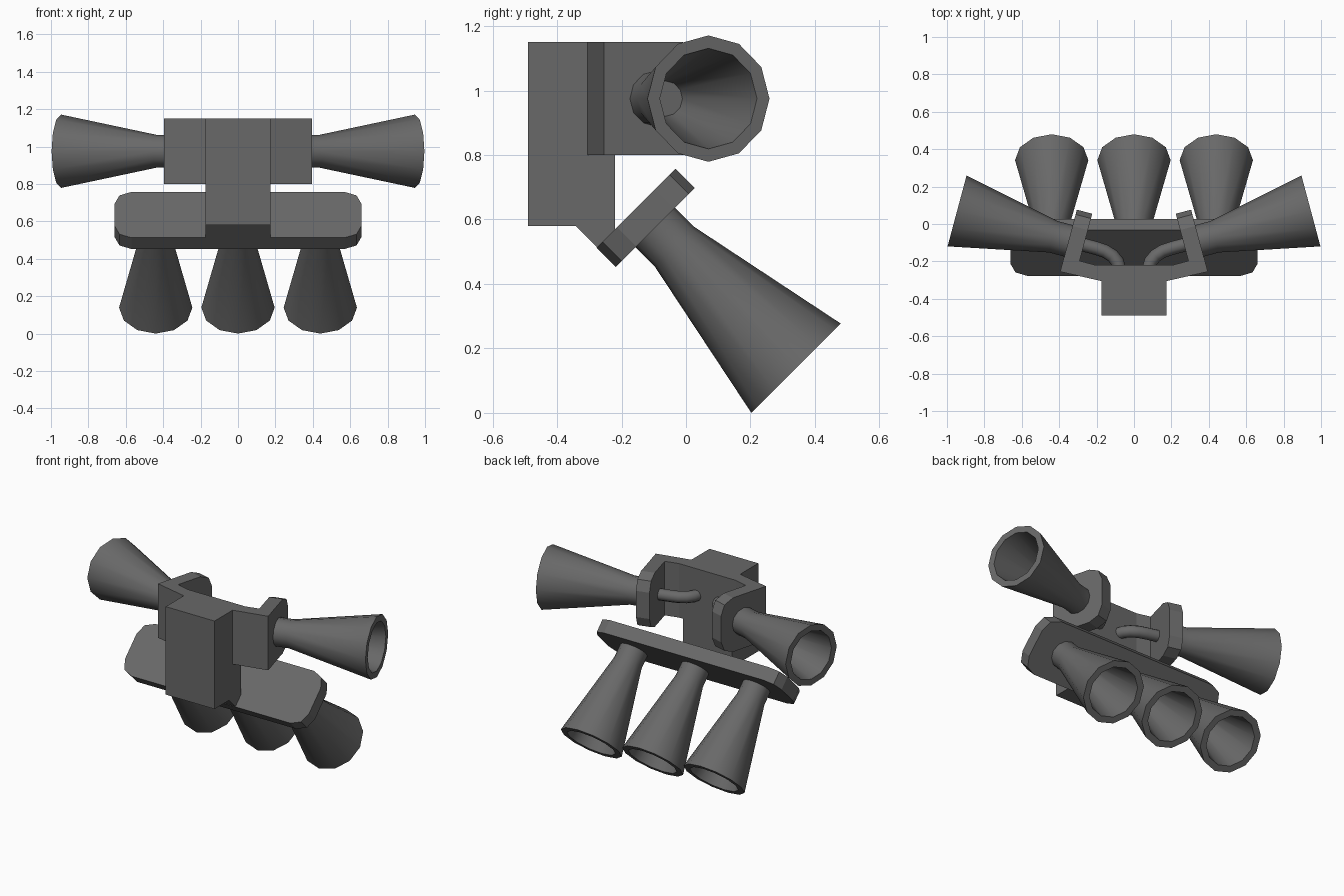
import bpy, bmesh, math
from mathutils import Matrix, Vector

if "Cube" in bpy.data.objects:
    bpy.data.objects.remove(bpy.data.objects["Cube"])

grey = bpy.data.materials.new("dark_grey")
grey.diffuse_color = (0.14, 0.14, 0.14, 1)
grey.use_nodes = True
grey.node_tree.nodes["Principled BSDF"].inputs["Base Color"].default_value = grey.diffuse_color


def finish(bm, name, mirror=False, smooth=None):
    """Turn a bmesh into a named object, optionally mirrored across x."""
    if mirror:
        bmesh.ops.scale(bm, vec=(-1, 1, 1), verts=bm.verts)
    bmesh.ops.recalc_face_normals(bm, faces=bm.faces)
    me = bpy.data.meshes.new(name)
    bm.to_mesh(me)
    bm.free()
    me.materials.append(grey)
    ob = bpy.data.objects.new(name, me)
    bpy.context.collection.objects.link(ob)
    if smooth:
        bpy.ops.object.select_all(action='DESELECT')
        ob.select_set(True)
        bpy.context.view_layer.objects.active = ob
        bpy.ops.object.shade_smooth_by_angle(angle=math.radians(smooth))
    return ob


def frame(origin, u, v, w):
    m = Matrix((u, v, w)).transposed().to_4x4()
    m.translation = Vector(origin)
    return m


def prism(name, pts, depth, m, mirror=False):
    """Extrude a flat outline along the local w axis."""
    bm = bmesh.new()
    f = bm.faces.new([bm.verts.new((x, y, 0)) for x, y in pts])
    top = bmesh.ops.extrude_face_region(bm, geom=[f])["geom"]
    bmesh.ops.translate(bm, vec=(0, 0, depth),
                        verts=[g for g in top if isinstance(g, bmesh.types.BMVert)])
    bmesh.ops.transform(bm, matrix=m, verts=bm.verts)
    return finish(bm, name, mirror)


def rounded(u0, u1, v0, v1, r, both=True):
    """Rectangle with two-step rounded corners (only the u1 end if not both)."""
    pts = []
    for cu, cv, a in ((u1, v1, 0), (u0, v1, 90), (u0, v0, 180), (u1, v0, 270)):
        if cu == u0 and not both:
            pts.append((cu, cv))
            continue
        ou = cu - r if cu == u1 else cu + r
        ov = cv - r if cv == v1 else cv + r
        for k in range(3):
            t = math.radians(a + 45 * k)
            pts.append((ou + r * math.cos(t), ov + r * math.sin(t)))
    return pts


def lathe(name, profile, m, sides=12, mirror=False):
    """Spin (radius, height) points around the local w axis."""
    bm = bmesh.new()
    rings = []
    for r, h in profile:
        if r == 0:
            rings.append([bm.verts.new((0, 0, h))] * sides)
        else:
            rings.append([bm.verts.new((r * math.cos(2 * math.pi * i / sides),
                                        r * math.sin(2 * math.pi * i / sides), h))
                          for i in range(sides)])
    for a, b in zip(rings, rings[1:]):
        for i in range(sides):
            j = (i + 1) % sides
            bm.faces.new(list(dict.fromkeys((a[i], a[j], b[j], b[i]))))
    bmesh.ops.transform(bm, matrix=m, verts=bm.verts)
    return finish(bm, name, mirror, smooth=40)


def tube(name, path, r, sides=10, mirror=False):
    """Round pipe following a path that lies in a horizontal plane."""
    bm = bmesh.new()
    rings = []
    for i, p in enumerate(path):
        d = (path[min(i + 1, len(path) - 1)] - path[max(i - 1, 0)]).normalized()
        s = d.cross(Vector((0, 0, 1)))
        rings.append([bm.verts.new(p + r * (math.cos(t) * s + math.sin(t) * Vector((0, 0, 1))))
                      for t in (2 * math.pi * k / sides for k in range(sides))])
    for a, b in zip(rings, rings[1:]):
        for k in range(sides):
            j = (k + 1) % sides
            bm.faces.new((a[k], a[j], b[j], b[k]))
    bm.faces.new(rings[0])
    bm.faces.new(rings[-1])
    return finish(bm, name, mirror, smooth=40)


X, Y, Z = Vector((1, 0, 0)), Vector((0, 1, 0)), Vector((0, 0, 1))
S = math.sqrt(0.5)
horn = [(0, -0.01), (0.087, -0.01), (0.087, 0.085), (0.196, 0.617),
        (0.156, 0.617), (0.055, 0.1), (0, 0.1)]

# Main mounting block, its foot cut to meet the tilted plate
prism("mount_block", [(-0.49, 1.15), (-0.49, 0.58), (-0.342, 0.58), (-0.262, 0.5),
                      (-0.22, 0.55), (-0.22, 1.15)], 0.35, frame((-0.175, 0, 0), Y, Z, X))

# Tilted lower plate with three nozzles
down = Vector((0, S, -S))
slope = Vector((0, S, S))
base = Vector((0, -0.095, 0.575))
prism("lower_plate", rounded(-0.66, 0.66, -0.173, 0.173, 0.09), 0.085,
      frame(base, X, slope, -down))
for i, x in enumerate((-0.44, 0, 0.44)):
    lathe(f"lower_nozzle_{i + 1}", horn, frame(base + x * X, X, -slope, down))

# Side bracket walls, arms, nozzles and feed pipes
c, s = math.cos(math.radians(15)), math.sin(math.radians(15))
axis, along = Vector((c, s, 0)), Vector((-s, c, 0))
hub = Vector((0.35, -0.09, 0.975))
pipe = [hub - 0.05 * axis] + [Vector((x, y, 0.975)) for x, y in
        ((0.20, -0.13), (0.155, -0.145), (0.115, -0.17), (0.09, -0.2), (0.08, -0.235))]
for side, mir in (("right", False), ("left", True)):
    prism(f"bracket_wall_{side}", [(0.17, -0.305), (0.175, -0.305), (0.395, -0.255),
                                   (0.3735, -0.175), (0.2915, -0.197), (0.205, -0.22),
                                   (0.17, -0.22)], 0.35, frame((0, 0, 0.8), X, Y, Z), mir)
    prism(f"bracket_arm_{side}", rounded(-0.0885, 0.1725, -0.175, 0.175, 0.09, False),
          0.085, frame(hub, along, Z, -axis), mir)
    lathe(f"side_nozzle_{side}", horn, frame(hub, along, Z, axis), mirror=mir)
    tube(f"feed_pipe_{side}", pipe, 0.036, mirror=mir)
